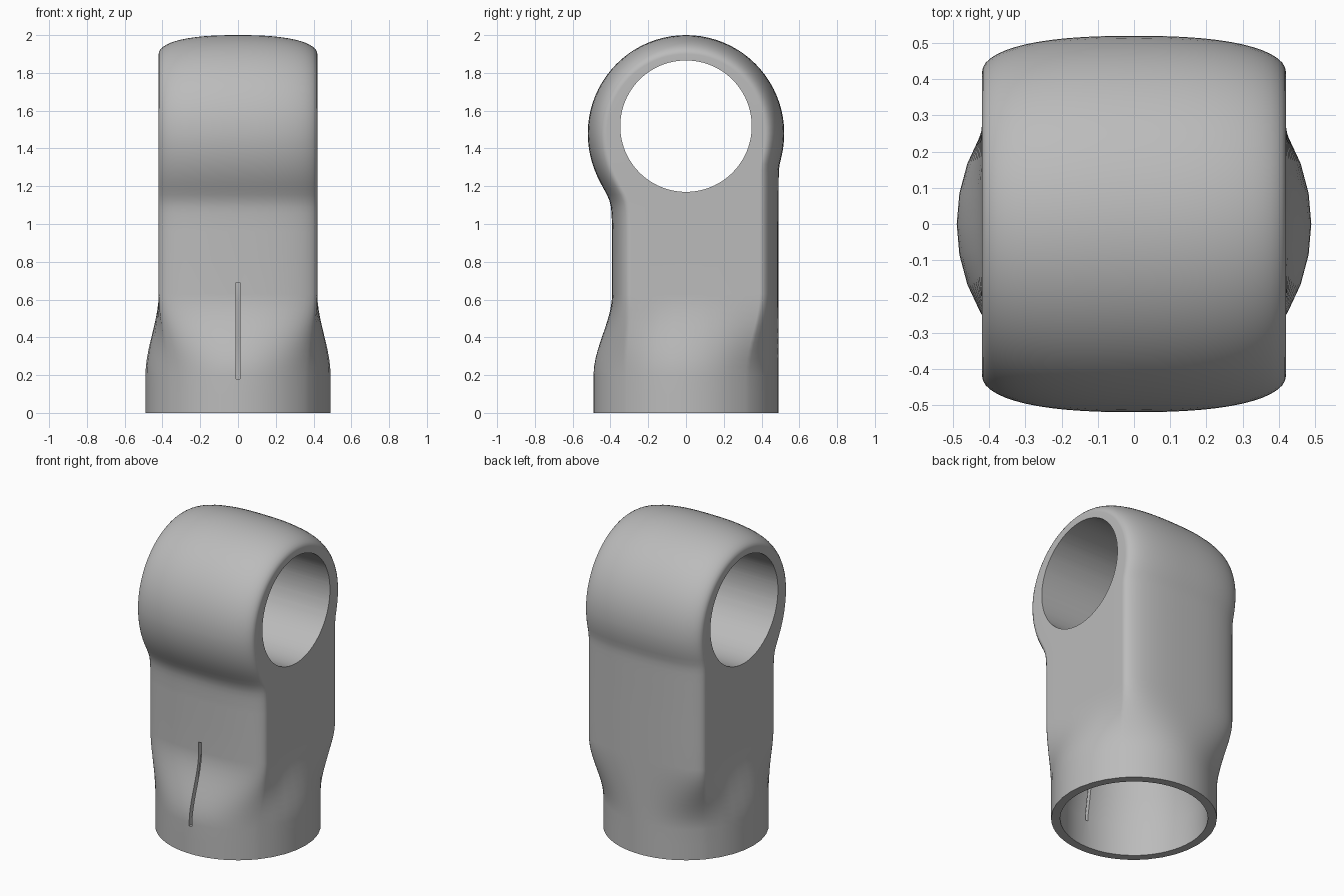
import bpy, bmesh
from math import sin, cos, tan, pi, radians, sqrt

default = bpy.data.objects.get("Cube")
if default:
    bpy.data.objects.remove(default, do_unlink=True)

SOCKET_R, HALF_W = 0.49, 0.42      # round foot radius, flat-sided body half width
HEAD_R, HEAD_Z = 0.52, 1.48        # rounded head
BEND_LOW, BEND_HIGH = 0.2, 0.63    # zone where the round foot becomes flat-sided
CORNER = 0.10                      # depth of the rounded shoulder

metal = bpy.data.materials.new("Grey metal")
metal.use_nodes = True
grey = (0.5, 0.5, 0.5, 1)
metal.diffuse_color = grey
metal.node_tree.nodes["Principled BSDF"].inputs["Base Color"].default_value = grey


def body_depth(z, flat, soft):
    """Distance of the front or back surface from the axis, filleted into the head."""
    round_part = sqrt(max(0, HEAD_R ** 2 - (z - HEAD_Z) ** 2))
    k = soft * min(1, (HEAD_Z - z) / 0.34)
    return 0.5 * (flat + round_part + sqrt((flat - round_part) ** 2 + k * k))


def half_section(depth, blend):
    """Half cross-section as (x, distance outward) pairs, from +x side to -x side."""
    half = []
    for i in range(4):                               # flat side
        a = radians(90 - 10 * i)
        f = tan(pi / 2 - a) / tan(radians(40))
        half.append((a, HALF_W, (depth - CORNER) * f))
    for i in range(15):                              # rounded shoulder and face
        s = pi / 2 * (1 - i / 14)
        half.append((s * 50 / 90, HALF_W * sin(s),
                     depth - CORNER * (1 - cos(s)) ** 1.2))
    pts = [((1 - blend) * SOCKET_R * sin(a) + blend * x,
            (1 - blend) * SOCKET_R * cos(a) + blend * d) for a, x, d in half]
    return pts + [(-x, d) for x, d in reversed(pts[:-1])]


def body_row(z, side):
    t = min(1, max(0, (z - BEND_LOW) / (BEND_HIGH - BEND_LOW)))
    flat, soft = (0.39, 0.04) if side < 0 else (0.49, 0.015)
    section = half_section(body_depth(z, flat, soft), t * t * (3 - 2 * t))
    return [(x, side * d, z) for x, d in section]


def head_row(angle):
    return [(x, -d * cos(angle), HEAD_Z + d * sin(angle))
            for x, d in half_section(HEAD_R, 1)]


# Main body: strips running up the front, over the head and down the back
levels = [0, 0.1]
levels += [BEND_LOW + (BEND_HIGH - BEND_LOW) * i / 10 for i in range(11)]
levels += [0.8] + [0.96 + (HEAD_Z - 0.96) * i / 16 for i in range(17)]
rows = [body_row(z, -1) for z in levels]
rows += [head_row(pi * i / 40) for i in range(1, 40)]
rows += [body_row(z, 1) for z in reversed(levels)]

bm = bmesh.new()
grid = [[bm.verts.new(p) for p in row] for row in rows]
for lower, upper in zip(grid, grid[1:]):
    for i in range(len(lower) - 1):
        bm.faces.new((lower[i], lower[i + 1], upper[i + 1], upper[i]))
bmesh.ops.remove_doubles(bm, verts=bm.verts, dist=0.0002)
bmesh.ops.holes_fill(bm, edges=[e for e in bm.edges if e.is_boundary])
bmesh.ops.recalc_face_normals(bm, faces=bm.faces)
mesh = bpy.data.meshes.new("tube_fitting")
bm.to_mesh(mesh)
bm.free()
fitting = bpy.data.objects.new("tube_fitting", mesh)
bpy.context.collection.objects.link(fitting)
mesh.materials.append(metal)


def cut(cutter):
    bpy.ops.object.select_all(action="DESELECT")
    cutter.data.materials.append(metal)
    cutter.hide_render = True
    mod = fitting.modifiers.new("Cut", "BOOLEAN")
    mod.operation, mod.solver, mod.object = "DIFFERENCE", "EXACT", cutter
    bpy.context.view_layer.objects.active = fitting
    fitting.select_set(True)
    bpy.ops.object.modifier_apply(modifier=mod.name)
    bpy.data.objects.remove(cutter, do_unlink=True)


def lathe_cutter(profile, sides=64):
    """Closed solid turned about z from (radius, z) pairs."""
    b = bmesh.new()
    rings = [[b.verts.new((r * cos(2 * pi * i / sides), r * sin(2 * pi * i / sides), z))
              for i in range(sides)] for r, z in profile]
    for lo, hi in zip(rings, rings[1:]):
        for i in range(sides):
            j = (i + 1) % sides
            b.faces.new((lo[i], lo[j], hi[j], hi[i]))
    b.faces.new(list(reversed(rings[0])))
    b.faces.new(rings[-1])
    m = bpy.data.meshes.new("bore_cutter")
    b.to_mesh(m)
    b.free()
    ob = bpy.data.objects.new("bore_cutter", m)
    bpy.context.collection.objects.link(ob)
    return ob


# Cross hole through the head
bpy.ops.mesh.primitive_cylinder_add(vertices=96, radius=0.348, depth=2,
                                    location=(0, 0, 1.518), rotation=(0, pi / 2, 0))
cut(bpy.context.object)

# Socket bore from below, narrowing with the body
cut(lathe_cutter([(0.437, -0.1), (0.437, 0.2), (0.41, 0.38), (0.365, 0.6),
                  (0.355, 0.7), (0.355, 1.0)]))

# Narrow slot in the front wall
bpy.ops.mesh.primitive_cube_add(size=1, location=(0, -0.4, 0.435))
slot = bpy.context.object
slot.scale = (0.02, 0.4, 0.51)
cut(slot)

# Smooth shading with crisp rims
bpy.context.view_layer.objects.active = fitting
fitting.select_set(True)
bpy.ops.object.shade_smooth_by_angle(angle=radians(35))
weighted = fitting.modifiers.new("Weighted normals", "WEIGHTED_NORMAL")
weighted.keep_sharp = True
